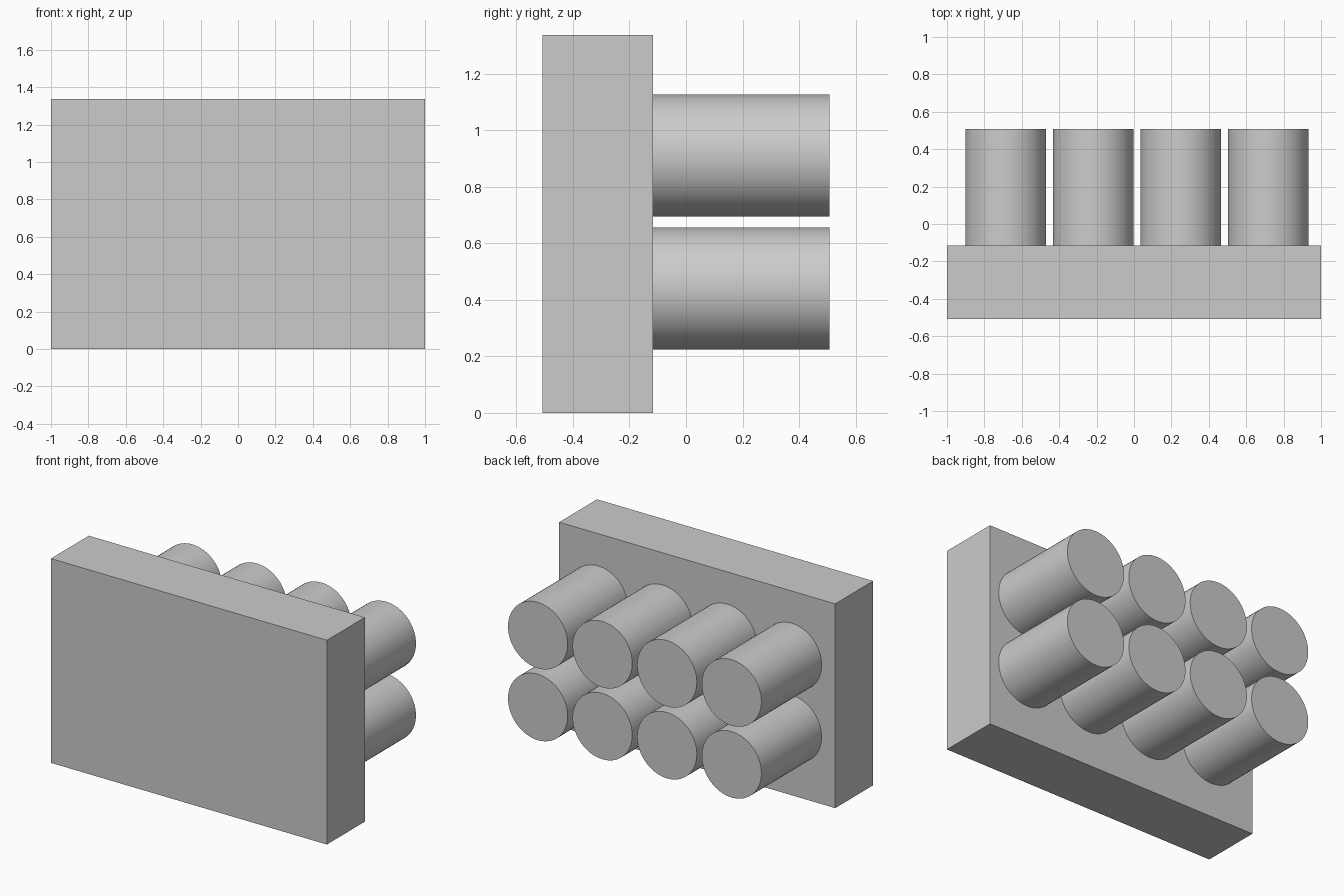
import bpy
import math

cube = bpy.data.objects.get("Cube")
if cube:
    bpy.data.objects.remove(cube, do_unlink=True)

# Single plain grey
grey = bpy.data.materials.new("plain_grey")
grey.use_nodes = True
GREY = (0.6, 0.6, 0.6, 1)
grey.diffuse_color = GREY
grey.node_tree.nodes["Principled BSDF"].inputs["Base Color"].default_value = GREY

FRONT, JOIN, BACK = -0.508, -0.116, 0.508
HEIGHT = 1.338

# Slab
bpy.ops.mesh.primitive_cube_add(size=1, location=(0, (FRONT + JOIN) / 2, HEIGHT / 2))
slab = bpy.context.object
slab.name = "slab"
slab.scale = (2, JOIN - FRONT, HEIGHT)
bpy.ops.object.transform_apply(location=False, rotation=False, scale=True)
slab.data.materials.append(grey)

# Two rows of four pegs on the back of the slab
for row, z in enumerate((0.44, 0.911)):
    for col in range(4):
        x = 0.016 + (col - 1.5) * 0.468
        bpy.ops.mesh.primitive_cylinder_add(
            vertices=64, radius=0.216, depth=BACK - JOIN,
            location=(x, (JOIN + BACK) / 2, z), rotation=(math.pi / 2, 0, 0))
        peg = bpy.context.object
        peg.name = f"peg_row{row + 1}_{col + 1}"
        peg.data.materials.append(grey)
        bpy.ops.object.shade_smooth_by_angle(angle=math.radians(30))
